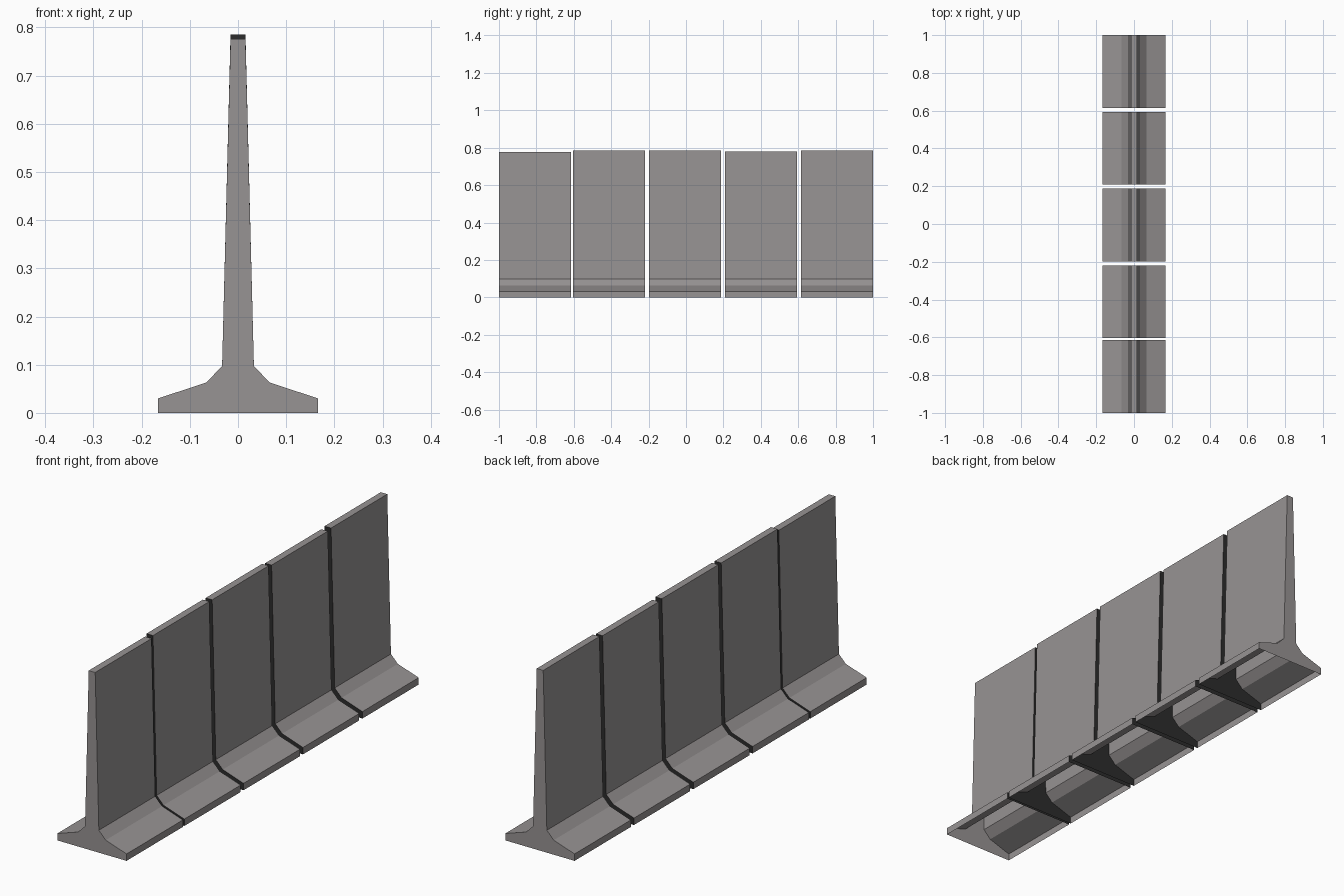
import bpy

if "Cube" in bpy.data.objects:
    bpy.data.objects.remove(bpy.data.objects["Cube"])


def material(name, rgb):
    m = bpy.data.materials.new(name)
    m.diffuse_color = (*rgb, 1.0)
    m.use_nodes = True
    m.node_tree.nodes["Principled BSDF"].inputs["Base Color"].default_value = m.diffuse_color
    return m


concrete = material("grey concrete", (0.31, 0.292, 0.292))
joint = material("dark joint", (0.025, 0.025, 0.025))


def wall_panel(name, y0, y1, height, dark_front, dark_back):
    # Inverted T section, hollow and open underneath
    right = [(0.166, 0.0), (0.166, 0.03), (0.066, 0.063),
             (0.033, 0.097), (0.0155, height)]
    profile = right + [(-x, z) for x, z in reversed(right)]
    n = len(profile)
    verts = [(x, y, z) for y in (y0, y1) for x, z in profile]
    faces = [(i, i + n, i + n + 1, i + 1) for i in range(n - 1)]
    # End caps
    faces += [tuple(range(n)), tuple(reversed(range(n, 2 * n)))]
    mesh = bpy.data.meshes.new(name)
    mesh.from_pydata(verts, [], faces)
    mesh.materials.append(concrete)
    mesh.materials.append(joint)
    # Faces inside the joints are dark, the outer ends are concrete
    mesh.polygons[n - 1].material_index = int(dark_front)
    mesh.polygons[n].material_index = int(dark_back)
    mesh.update()
    obj = bpy.data.objects.new(name, mesh)
    bpy.context.collection.objects.link(obj)


# Row of five panels: start, end, height
panels = [(-1.0, -0.614, 0.776), (-0.604, -0.219, 0.785),
          (-0.199, 0.187, 0.785), (0.208, 0.593, 0.78),
          (0.615, 1.0, 0.785)]
for i, (y0, y1, h) in enumerate(panels):
    wall_panel(f"wall_panel_{i + 1}", y0, y1, h, i > 0, i < len(panels) - 1)
